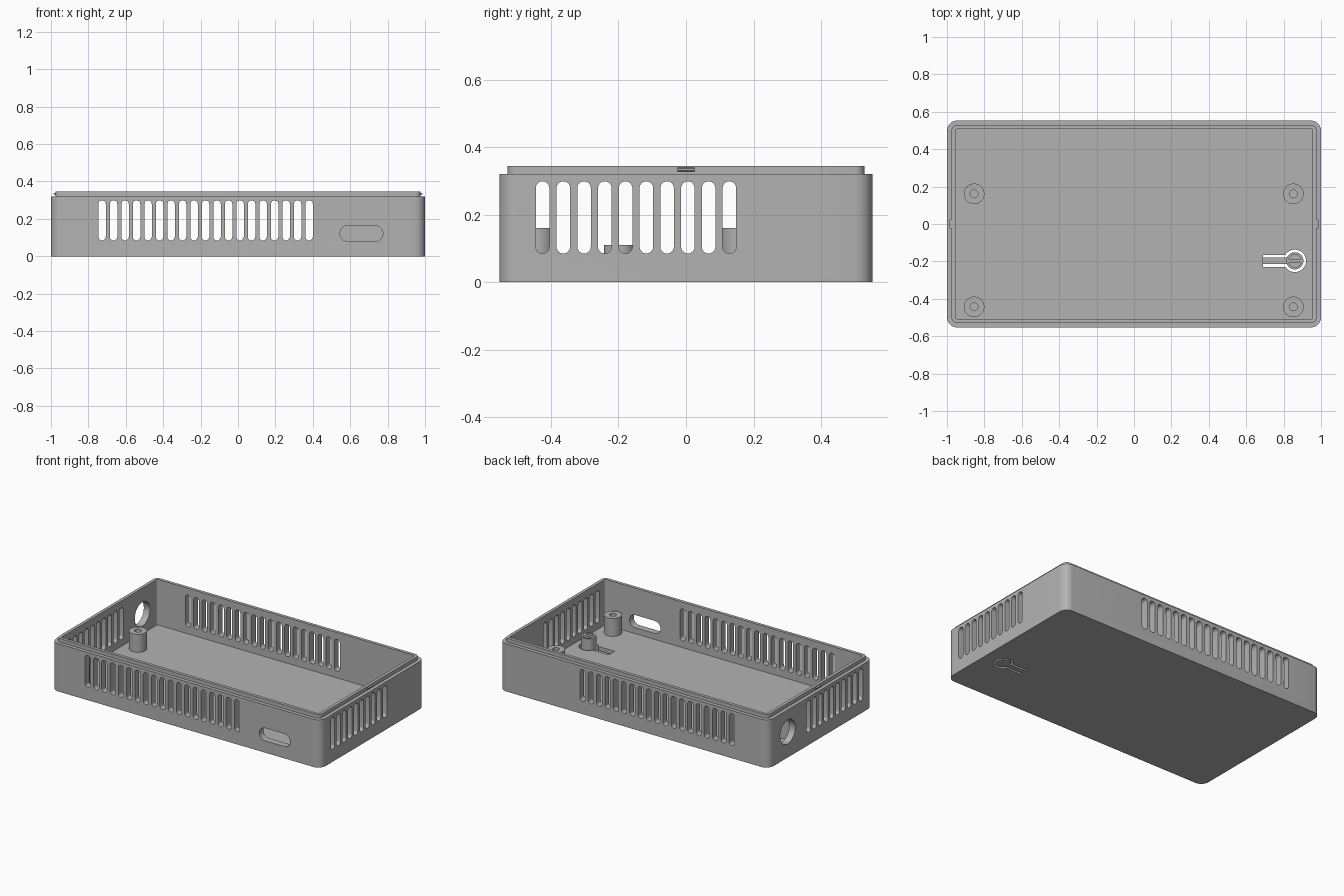
import bpy, bmesh
from math import sin, cos, asin, pi

cube = bpy.data.objects.get("Cube")
if cube:
    bpy.data.objects.remove(cube, do_unlink=True)

# One grey plastic
GREY = (0.45, 0.45, 0.45, 1)
plastic = bpy.data.materials.new("grey_plastic")
plastic.use_nodes = True
plastic.diffuse_color = GREY
plastic.node_tree.nodes["Principled BSDF"].inputs["Base Color"].default_value = GREY

FLOOR, RIM, TOP = 0.04, 0.32, 0.345
HALF_X, HALF_Y = 1.0, 0.553
PITCH = 0.0615


def arc(cx, cy, r, a0, a1, n=12):
    return [(cx + r * cos(a0 + (a1 - a0) * i / n), cy + r * sin(a0 + (a1 - a0) * i / n))
            for i in range(n + 1)]


def circle(cx, cy, r, n=40):
    return arc(cx, cy, r, 0, 2 * pi, n)[:-1]


def rounded_rect(inset, r):
    hx, hy = HALF_X - inset - r, HALF_Y - inset - r
    corners = [(hx, hy), (-hx, hy), (-hx, -hy), (hx, -hy)]
    return [p for i, (x, y) in enumerate(corners)
            for p in arc(x, y, r, i * pi / 2, (i + 1) * pi / 2, 8)]


def pill(u, v, half_u, half_v):
    """Slot outline with round ends along its longer side."""
    r = min(half_u, half_v)
    du, dv = half_u - r, half_v - r
    if dv > du:
        return arc(u, v + dv, r, 0, pi) + arc(u, v - dv, r, pi, 2 * pi)
    return arc(u + du, v, r, -pi / 2, pi / 2) + arc(u - du, v, r, pi / 2, 3 * pi / 2)


def stack(bm, loops):
    """Skin a list of matching closed 3D loops and cap both ends."""
    rings = [[bm.verts.new(p) for p in loop] for loop in loops]
    n = len(rings[0])
    for a, b in zip(rings, rings[1:]):
        for i in range(n):
            j = (i + 1) % n
            bm.faces.new((a[i], a[j], b[j], b[i]))
    bm.faces.new(rings[0][::-1])
    bm.faces.new(rings[-1])


def prism(bm, outline, axis, lo, hi):
    place = {"x": lambda u, v, w: (w, u, v),
             "y": lambda u, v, w: (u, w, v),
             "z": lambda u, v, w: (u, v, w)}[axis]
    stack(bm, [[place(u, v, w) for u, v in outline] for w in (lo, hi)])


def make(name, bm, material=plastic):
    bmesh.ops.recalc_face_normals(bm, faces=bm.faces)
    mesh = bpy.data.meshes.new(name)
    bm.to_mesh(mesh)
    bm.free()
    ob = bpy.data.objects.new(name, mesh)
    bpy.context.collection.objects.link(ob)
    if material:
        mesh.materials.append(material)
    return ob


def prisms(name, specs, material=plastic):
    bm = bmesh.new()
    for spec in specs:
        prism(bm, *spec)
    return make(name, bm, material)


def cut(ob, specs):
    """Subtract prisms from an object and drop the cutter."""
    cutter = prisms("cutter", specs, None)
    cutter.hide_render = True
    mod = ob.modifiers.new("cut", "BOOLEAN")
    mod.operation, mod.solver, mod.object = "DIFFERENCE", "EXACT", cutter
    bpy.context.view_layer.update()
    deps = bpy.context.evaluated_depsgraph_get()
    mesh = bpy.data.meshes.new_from_object(ob.evaluated_get(deps))
    ob.modifiers.clear()
    ob.data = mesh
    bpy.data.objects.remove(cutter, do_unlink=True)


# Tray with stepped lip
outer, lip, inner = rounded_rect(0, 0.055), rounded_rect(0.024, 0.03), rounded_rect(0.045, 0.01)
bm = bmesh.new()
stack(bm, [[(x, y, z) for x, y in loop] for loop, z in
           [(outer, 0), (outer, RIM), (lip, RIM), (lip, TOP), (inner, TOP), (inner, FLOOR)]])
case = make("case", bm)

# Vents through the long walls and the short walls
cut(case, [(pill(-0.727 + i * PITCH, 0.192, 0.02, 0.107), "y", -0.7, 0.7) for i in range(19)])
cut(case, [(pill(-0.425 + i * PITCH, 0.192, 0.02, 0.107), "x", -1.2, 1.2) for i in range(10)])

# Front port and round side hole
cut(case, [(pill(0.66, 0.122, 0.115, 0.0425), "y", -0.7, -0.4)])
cut(case, [(circle(0.35, 0.172, 0.08), "x", -1.2, -0.8)])

# Keyhole gap around the flexible button tongue
BX, BY, R_GAP, R_BUTTON, W_GAP, W_TONGUE, ROOT = 0.86, -0.197, 0.06, 0.046, 0.032, 0.017, 0.69
a_out = pi - asin(W_GAP / R_GAP)
a_in = pi - asin(W_TONGUE / R_BUTTON)
gap = ([(ROOT, BY + W_GAP)] + arc(BX, BY, R_GAP, a_out, -a_out, 32)
       + [(ROOT, BY - W_GAP), (ROOT, BY - W_TONGUE)]
       + arc(BX, BY, R_BUTTON, -a_in, a_in, 32) + [(ROOT, BY + W_TONGUE)])
cut(case, [(gap, "z", -0.1, 0.1)])

# Thinned tongue
w = W_TONGUE + 0.004
cut(case, [([(ROOT, BY - w), (BX, BY - w), (BX, BY + w), (ROOT, BY + w)], "z", 0.022, 0.1)])

# Button post with two half-round recesses
button = prisms("button", [(circle(BX, BY, R_BUTTON), "z", 0.004, 0.11)])
a = asin(0.3)
cut(button, [(arc(BX, BY, 0.034, s + a, s + pi - a, 20), "z", 0.06, 0.2) for s in (0, pi)])

# Mounting posts with blind screw holes
for x, side in ((-0.855, "right"), (0.852, "left")):
    for y, end in ((-0.443, "front"), (0.161, "back")):
        post = prisms(f"{end}_{side}_post", [(circle(x, y, 0.055), "z", FLOOR - 0.01, 0.16)])
        cut(post, [(circle(x, y, 0.021, 24), "z", FLOOR + 0.001, 0.3)])

# Snap ridges on the lip ends
for s, side in ((-1, "right"), (1, "left")):
    ridge = [(s * 0.97, 0.327), (s * 0.986, 0.331), (s * 0.986, 0.337), (s * 0.97, 0.341)]
    prisms(f"{side}_snap_ridge", [(ridge, "y", -0.025, 0.025)])

# Smooth the curves, keep edges crisp
for ob in bpy.context.collection.objects:
    if ob.type == "MESH" and plastic.name in ob.data.materials:
        bpy.ops.object.select_all(action="DESELECT")
        ob.select_set(True)
        bpy.context.view_layer.objects.active = ob
        bpy.ops.object.shade_smooth_by_angle()
